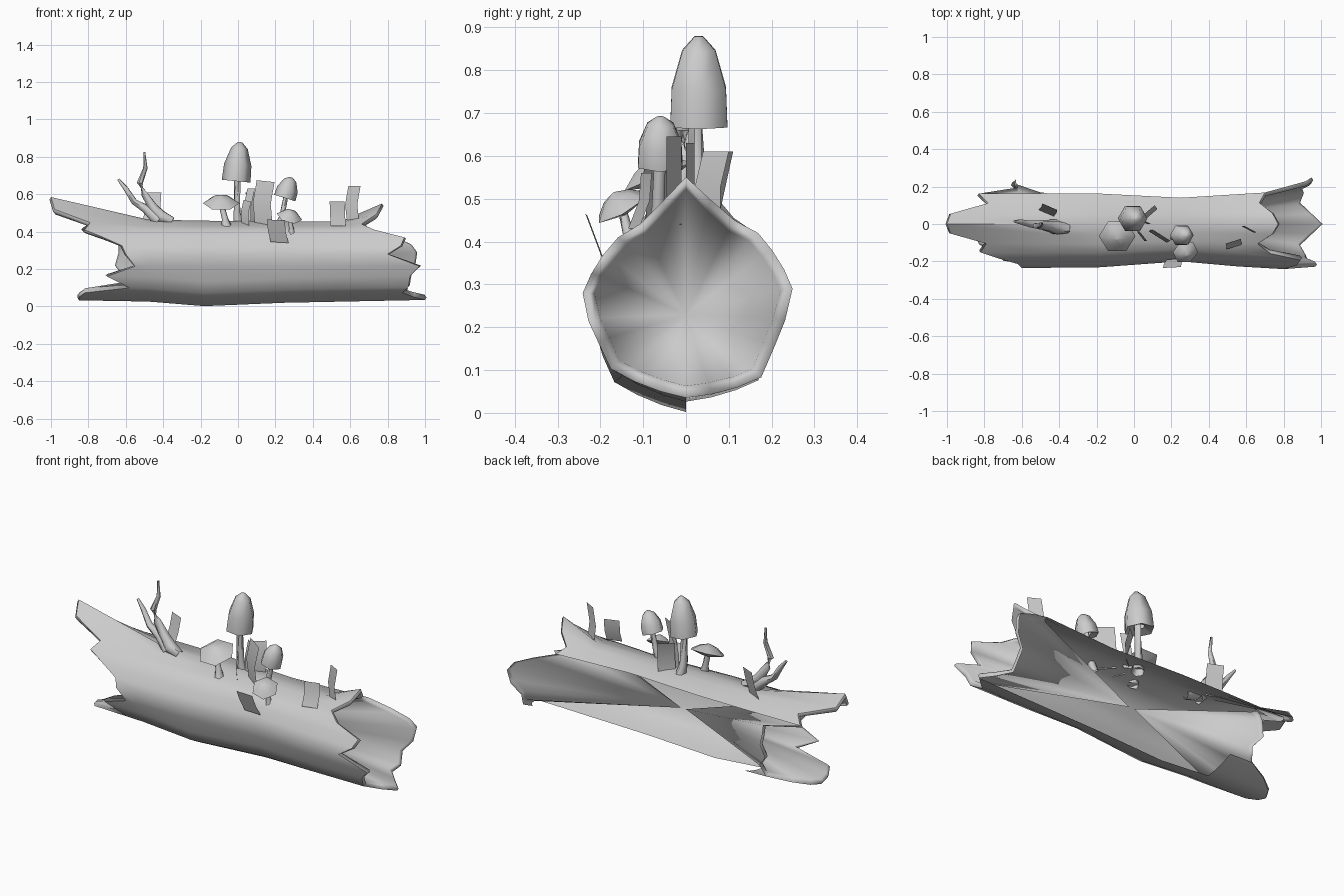
import bpy, math
from mathutils import Vector, Euler

if "Cube" in bpy.data.objects:
    bpy.data.objects.remove(bpy.data.objects["Cube"])

GREY = (0.6, 0.6, 0.6, 1)
mat = bpy.data.materials.new("plain_grey")
mat.use_nodes = True
mat.diffuse_color = GREY
mat.node_tree.nodes["Principled BSDF"].inputs["Base Color"].default_value = GREY


def add_mesh(name, verts, faces, smooth):
    mesh = bpy.data.meshes.new(name)
    mesh.from_pydata([tuple(v) for v in verts], [], faces)
    mesh.materials.append(mat)
    obj = bpy.data.objects.new(name, mesh)
    bpy.context.collection.objects.link(obj)
    bpy.ops.object.select_all(action="DESELECT")
    obj.select_set(True)
    bpy.context.view_layer.objects.active = obj
    bpy.ops.object.shade_smooth_by_angle(angle=math.radians(smooth))


def lerp_keys(keys, x):
    for (x0, v0), (x1, v1) in zip(keys, keys[1:]):
        if x <= x1:
            t = max(0, (x - x0) / (x1 - x0))
            return v0 + (v1 - v0) * t
    return keys[-1][1]


# Log: eight-sided section, three columns per side, starting at the top and going round the front
SECTION = [(0, .455), (-.155, .41), (-.235, .28), (-.17, .09),
           (0, .02), (.17, .07), (.24, .29), (.165, .42)]
WIDTH = [(-1, .97), (-.6, 1), (-.2, .99), (.25, .85), (.7, 1.02), (1, 1.04)]
SAG = [(-1, .015), (-.5, .008), (-.18, -.018), (.25, .0), (1, .015)]
FLARE = [(-1, .13), (-.5, .01), (0, 0), (.55, 0), (.78, .1), (1, .12)]
SUB = 3
COLS = SUB * len(SECTION)
AXIS_Z = 0.27


def log_point(x, col):
    i, k = divmod(col % COLS, SUB)
    a, b = SECTION[i], SECTION[(i + 1) % len(SECTION)]
    t = k / SUB
    y, z = a[0] + (b[0] - a[0]) * t, a[1] + (b[1] - a[1]) * t
    bulge = 1.03 if k else 1.0
    away = min(col % COLS, COLS - col % COLS)
    z = AXIS_Z + (z - AXIS_Z) * bulge + max(0, 1 - away / 3) ** 1.3 * lerp_keys(FLARE, x)
    if z < 0.2:
        z += lerp_keys(SAG, x)
    return Vector((x, y * bulge * lerp_keys(WIDTH, x), z))


# Broken ends: how far each column reaches
LEFT_RIM = [-1, -.98, -.79, -.82, -.72, -.62, -.6, -.55, -.7, -.58, -.82, -.85,
            -.85, -.82, -.74, -.62, -.6, -.65, -.63, -.63, -.62, -.83, -.78, -.98]
RIGHT_RIM = [.77, .74, .66, .73, .89, .87, .8, .97, .92, .91, .88, .94,
             1, .94, .88, .9, .89, .94, .95, .92, .82, .7, .67, .74]

rings = [[log_point(x, c) for c, x in enumerate(LEFT_RIM)]]
for x in (-.48, -.18, .25, .55):
    rings.append([log_point(x, c) for c in range(COLS)])
rings.append([log_point(x, c) for c, x in enumerate(RIGHT_RIM)])
verts = [v for ring in rings for v in ring]
faces = []
for r in range(len(rings) - 1):
    # the rear is left open, except for a flap of floor at the right end
    open_back = range(15 if r == 0 else 12, 21)
    for c in range(COLS):
        if c not in open_back:
            n = (c + 1) % COLS
            faces.append((r * COLS + c, r * COLS + n, (r + 1) * COLS + n, (r + 1) * COLS + c))
add_mesh("log_shell", verts, faces, 50)


# Hollow ends: a rounded lip, then a funnel running to a point in the middle
def hollow(name, rim, tip_x, side):
    def inset(p, amount, push):
        d = Vector((0, p.y, p.z - AXIS_Z))
        return p - d.normalized() * amount + Vector((side * push, 0, 0))
    outer = [log_point(x, c) for c, x in enumerate(rim)]
    loops = [outer, [inset(p, .014, .008) for p in outer], [inset(p, .028, -.004) for p in outer]]
    pts = [p for loop in loops for p in loop] + [Vector((tip_x, 0, .23))]
    polys = []
    for c in range(COLS):
        n = (c + 1) % COLS
        for k in range(2):
            polys.append((k * COLS + c, (k + 1) * COLS + c, (k + 1) * COLS + n, k * COLS + n))
        polys.append((2 * COLS + c, 3 * COLS, 2 * COLS + n))
    if side > 0:
        polys = [p[::-1] for p in polys]
    add_mesh(name, pts, polys, 180)


hollow("left_hollow", RIGHT_RIM, .03, 1)
hollow("right_hollow", LEFT_RIM, 0, -1)


# Tubes for stems and branches, tapered along a path
def tube(name, path, radii, sides=6):
    pts, polys = [], []
    for i, p in enumerate(path):
        d = Vector(path[min(i + 1, len(path) - 1)]) - Vector(path[max(i - 1, 0)])
        q = d.to_track_quat("Z", "Y")
        for s in range(sides):
            a = math.tau * s / sides
            pts.append(Vector(p) + q @ Vector((math.cos(a), math.sin(a), 0)) * radii[i])
    for i in range(len(path) - 1):
        for s in range(sides):
            n = (s + 1) % sides
            polys.append((i * sides + s, i * sides + n, (i + 1) * sides + n, (i + 1) * sides + s))
    polys.append(tuple(range((len(path) - 1) * sides, len(path) * sides)))
    add_mesh(name, pts, polys, 60)


# Six-sided mushroom caps turned from a profile of (radius, height)
def cap(name, centre, profile, tilt=(0, 0, 0), sides=6):
    rot = Euler(tilt).to_matrix()
    pts, polys = [], []
    for r, h in profile:
        for s in range(sides):
            a = math.tau * s / sides
            pts.append(rot @ Vector((r * math.cos(a), r * math.sin(a), h)) + Vector(centre))
    for i in range(len(profile) - 1):
        for s in range(sides):
            n = (s + 1) % sides
            polys.append((i * sides + s, i * sides + n, (i + 1) * sides + n, (i + 1) * sides + s))
    polys.append(tuple(range((len(profile) - 1) * sides, len(profile) * sides)))
    add_mesh(name, pts, polys, 65)


def bell(r, h):
    return [(r * .35, h * .1), (r, 0), (r * .95, h * .42), (r * .58, h * .84), (r * .15, h)]


def parasol(r, h):
    return [(r * .25, -h * .4), (r, 0), (r * .55, h * .65), (r * .05, h)]


cap("tall_bell_cap", (-.01, .03, .67), bell(.077, .21), (0, .1, 0))
tube("tall_bell_stem", [(.01, .04, .42), (-.005, .03, .5), (-.005, .02, .7)], [.035, .02, .018])
cap("small_bell_cap", (.25, -.06, .58), bell(.06, .116), (0, .3, 0))
tube("small_bell_stem", [(.2, -.07, .4), (.235, -.065, .48), (.26, -.06, .61)], [.025, .015, .013])
cap("wide_parasol_cap", (-.09, -.065, .552), parasol(.098, .045), (.4, 0, 0))
tube("wide_parasol_stem", [(-.06, -.08, .42), (-.07, -.075, .47), (-.09, -.07, .55)], [.03, .017, .015])
cap("small_parasol_cap", (.275, -.15, .48), parasol(.07, .04), (.5, .25, 0))
tube("small_parasol_stem", [(.29, -.13, .37), (.285, -.135, .42), (.272, -.15, .48)], [.025, .013, .01])

# Forked dead branch
tube("branch_trunk", [(-.35, -.025, .455), (-.41, -.02, .48), (-.455, -.01, .53), (-.5, -.01, .6),
                      (-.525, -.01, .66), (-.495, -.005, .74), (-.5, 0, .825)],
     [.025, .036, .027, .02, .017, .012, .006])
tube("branch_fork", [(-.42, -.015, .46), (-.49, -.005, .52), (-.555, 0, .56), (-.6, .01, .63), (-.64, .015, .68)],
     [.04, .026, .018, .014, .007])


# Leaf blades: one bent strip each, from a bottom edge and an offset to the top
def leaf(name, a, b, rise, bend):
    a, b, rise, bend = map(Vector, (a, b, rise, bend))
    pts = []
    for t in (0, .5, 1):
        shift = rise * t + bend * (4 * t * (1 - t))
        pts += [a + shift, b + shift]
    add_mesh(name, pts, [(0, 1, 3, 2), (2, 3, 5, 4)], 60)


leaf("leaf_by_branch", (-.51, .075, .45), (-.43, .04, .45), (.02, .035, .16), (.005, 0, 0))
leaf("leaf_big_middle", (.09, -.03, .44), (.185, -.09, .43), (.01, .0, .235), (-.015, -.01, 0))
leaf("leaf_behind_stem", (.03, .02, .44), (.07, 0, .44), (.02, .0, .19), (-.01, 0, 0))
leaf("leaf_rear", (.05, .02, .44), (.12, .08, .44), (-.01, .02, .17), (.01, -.01, 0))
leaf("leaf_low_front", (.02, -.04, .44), (.06, -.09, .43), (.01, .0, .13), (-.01, 0, 0))
leaf("leaf_front_hanging", (.155, -.235, .465), (.25, -.23, .46), (.02, .045, -.12), (-.005, 0, 0))
leaf("leaf_left_short", (.495, -.135, .43), (.575, -.11, .43), (-.005, .03, .13), (.0, .01, 0))
leaf("leaf_left_tall", (.585, -.01, .44), (.65, -.045, .44), (.005, 0, .205), (-.015, 0, 0))
